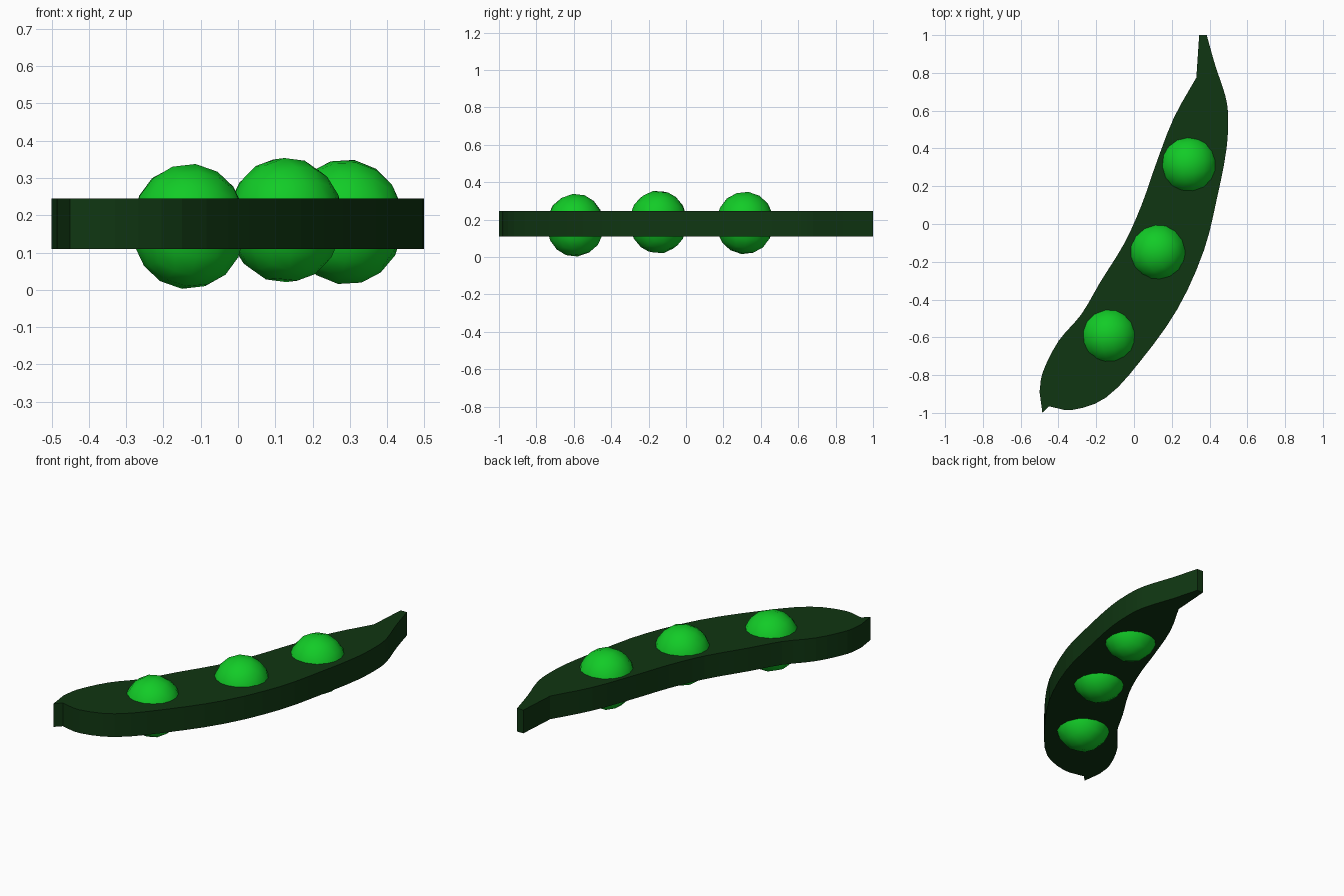
import bpy, bmesh
from mathutils import Vector, Euler, Matrix
from mathutils.geometry import interpolate_bezier

cube = bpy.data.objects.get("Cube")
if cube:
    bpy.data.objects.remove(cube, do_unlink=True)


def make_material(name, color):
    mat = bpy.data.materials.new(name)
    mat.use_nodes = True
    mat.diffuse_color = color
    mat.node_tree.nodes["Principled BSDF"].inputs["Base Color"].default_value = color
    return mat


def make_object(name, bm, mat):
    mesh = bpy.data.meshes.new(name)
    bm.to_mesh(mesh)
    bm.free()
    mesh.materials.append(mat)
    obj = bpy.data.objects.new(name, mesh)
    bpy.context.collection.objects.link(obj)
    return obj


def smooth_edge(points, steps=3):
    """Smooth path that passes through every given point."""
    pts = [Vector((x, y, 0)) for x, y in points]
    path = []
    for i in range(len(pts) - 1):
        a, b = pts[i], pts[i + 1]
        before, after = pts[max(i - 1, 0)], pts[min(i + 2, len(pts) - 1)]
        span = (b - a).length
        ta = (b - before).normalized() * span / 3
        tb = (after - a).normalized() * span / 3
        path += interpolate_bezier(a, a + ta, b - tb, b, steps + 1)[:-1]
    return path + [pts[-1]]


pod_green = make_material("dark pod green", (0.005, 0.037, 0.006, 1))
pea_green = make_material("bright pea green", (0.006, 0.60, 0.02, 1))

# Pod: flat outline made of four edges, extruded upward
POD_BOTTOM, POD_TOP = 0.11, 0.245
outer_edge = [(.385, 1), (.43, .84), (.483, .68), (.498, .58), (.49, .4), (.44, .14),
              (.37, -.14), (.23, -.45), (.03, -.73), (-.15, -.92), (-.33, -.985),
              (-.45, -.965)]
blunt_tip = [(-.45, -.965), (-.485, -1), (-.5, -.89)]
inner_edge = [(-.5, -.89), (-.485, -.79), (-.4, -.62), (-.28, -.48), (-.18, -.31),
              (-.05, -.1), (.04, .1), (.11, .3), (.21, .56), (.33, .775)]
stem_edge = [(.33, .775), (.337, .88), (.345, 1)]

outline = []
for edge in (smooth_edge(outer_edge), [Vector((x, y, 0)) for x, y in blunt_tip],
             smooth_edge(inner_edge), [Vector((x, y, 0)) for x, y in stem_edge]):
    outline += edge if not outline else edge[1:]

bm = bmesh.new()
base = bm.faces.new([bm.verts.new((p.x, p.y, POD_BOTTOM)) for p in outline])
walls = bmesh.ops.extrude_face_region(bm, geom=[base], use_keep_orig=True)
raised = [g for g in walls["geom"] if isinstance(g, bmesh.types.BMVert)]
bmesh.ops.translate(bm, verts=raised, vec=(0, 0, POD_TOP - POD_BOTTOM))
bmesh.ops.recalc_face_normals(bm, faces=bm.faces)
make_object("pod", bm, pod_green)

# Peas: rounded cubes, slightly taller than wide
peas = {
    "front_pea": ((-.132, -.592, .17), (.1, .1, .2)),
    "middle_pea": ((.127, -.148, .187), (.15, -.1, .5)),
    "back_pea": ((.29, .315, .182), (-.1, .15, .1)),
}
for name, (center, turn) in peas.items():
    bm = bmesh.new()
    bmesh.ops.create_cube(bm, size=2)
    bmesh.ops.subdivide_edges(bm, edges=bm.edges[:], cuts=3, use_grid_fill=True)
    rotation = Euler(turn).to_matrix()
    for v in bm.verts:
        # Even out the grid before projecting it to a sphere
        v.co = Vector([c * (0.83 + 0.17 * c * c) for c in v.co]).normalized()
        v.co = rotation @ v.co
    bmesh.ops.transform(bm, matrix=Matrix.Diagonal((.155, .155, .169, 1)), verts=bm.verts)
    for f in bm.faces:
        f.smooth = True
    pea = make_object(name, bm, pea_green)
    pea.location = center
